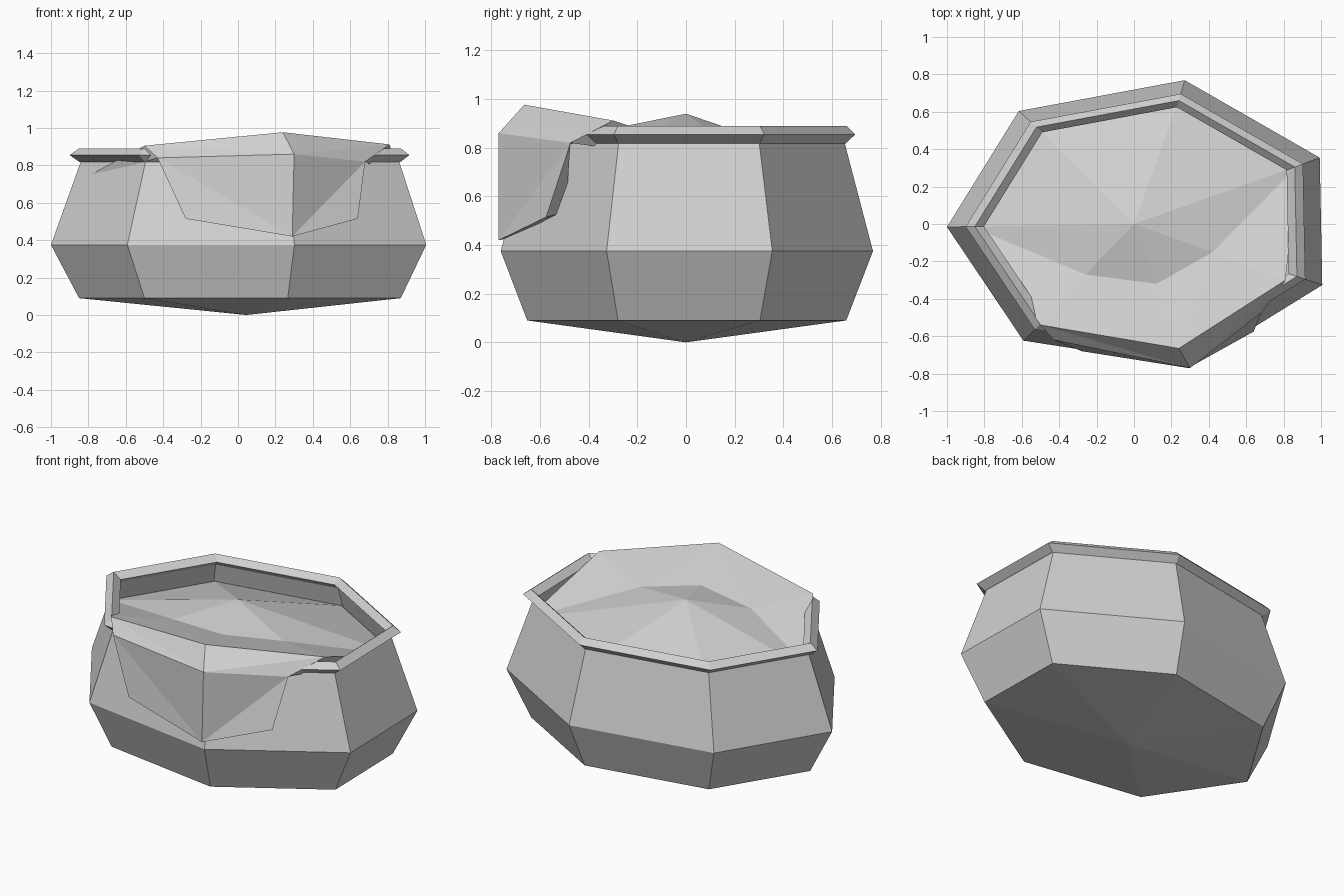
import bpy
import math

if "Cube" in bpy.data.objects:
    bpy.data.objects.remove(bpy.data.objects["Cube"], do_unlink=True)

SIDES = 7
CENTRE_X = 0.052

grey = bpy.data.materials.new("plain_grey")
grey.use_nodes = True
COLOUR = (0.64, 0.64, 0.64, 1)
grey.diffuse_color = COLOUR
shader = next(n for n in grey.node_tree.nodes if n.type == "BSDF_PRINCIPLED")
shader.inputs["Base Color"].default_value = COLOUR
shader.inputs["Roughness"].default_value = 0.9


def ring(scale, z):
    """Squashed seven-sided ring; starts at the right tip and runs round the back."""
    points = []
    for i in range(SIDES):
        a = math.pi - i * math.tau / SIDES
        x, y = 1.052 * math.cos(a), 0.785 * math.sin(a)
        points.append((CENTRE_X + scale * (x - 0.02 * y), scale * (y + 0.015 * x), z))
    return points


def bridge(a, b):
    """Quads joining two rings given by their first vertex index."""
    return [(a + i, b + i, b + (i + 1) % SIDES, a + (i + 1) % SIDES)
            for i in range(SIDES)]


def build(name, verts, faces):
    mesh = bpy.data.meshes.new(name)
    mesh.from_pydata(verts, [], faces)
    mesh.materials.append(grey)
    mesh.validate()
    obj = bpy.data.objects.new(name, mesh)
    bpy.context.collection.objects.link(obj)
    return obj


# Pot wall with a shallow pointed base
verts = ring(0.857, 0.09) + ring(1, 0.375) + ring(0.845, 0.83) + [(0.045, 0, 0)]
faces = [tuple(reversed(f)) for f in bridge(0, SIDES) + bridge(SIDES, 2 * SIDES)]
apex = len(verts) - 1
faces += [(apex, i, (i + 1) % SIDES) for i in range(SIDES)]
faces = [tuple(reversed(f)) for f in faces]
build("pot_wall", verts, faces)

# Rim with a diamond cross-section
section = [(0.855, 0.818), (0.905, 0.855), (0.858, 0.89), (0.812, 0.855)]
verts, faces = [], []
for s, z in section:
    verts += ring(s, z)
for k in range(4):
    faces += bridge(k * SIDES, (k + 1) % 4 * SIDES)
build("rim", verts, faces)

# Filling: a peaked surface that rises at the front and spills over the rim
p = {"peak": (0, 0, 0.94)}
for i, point in enumerate(ring(0.875, 0.71)[:4]):
    p["back%d" % i] = point
p.update({
    "dip0": (0.42, -0.15, 0.85), "dip1": (0.12, -0.32, 0.875), "dip2": (-0.26, -0.27, 0.85),
    "crest0": (0.81, -0.30, 0.912), "crest1": (0.24, -0.665, 0.977), "crest2": (-0.50, -0.54, 0.905),
    "lip0": (0.68, -0.475, 0.82), "lip1": (0.30, -0.77, 0.86), "lip2": (-0.43, -0.62, 0.84),
    "hem0": (0.64, -0.575, 0.515), "hem1": (0.29, -0.77, 0.42), "hem2": (-0.28, -0.68, 0.515),
})
for i in range(3):
    x, y, z = p["hem%d" % i]
    p["tuck%d" % i] = (x * 0.86, y * 0.86, z + 0.02)

names = list(p)
loop = ["back0", "back1", "back2", "back3", "dip0", "dip1", "dip2"]
panels = [("peak", loop[(i + 1) % SIDES], loop[i]) for i in range(SIDES)]
layers = ["dip", "crest", "lip", "hem", "tuck"]
for upper, lower in zip(layers, layers[1:]):
    for i in range(2):
        u0, u1 = upper + str(i), upper + str(i + 1)
        l0, l1 = lower + str(i), lower + str(i + 1)
        # Split each panel along the line that meets the middle fold
        if i == 0:
            panels += [(u0, u1, l1), (u0, l1, l0)]
        else:
            panels += [(u0, u1, l0), (u1, l1, l0)]
# Side gussets
panels += [("back3", "dip0", "crest0"), ("back3", "crest0", "lip0"),
           ("dip2", "back0", "crest2"), ("crest2", "back0", "lip2"),
           ("lip0", "hem0", "tuck0"), ("lip2", "tuck2", "hem2")]
# Wind the panels outwards
faces = [tuple(names.index(n) for n in reversed(f)) for f in panels]
filling = build("spilling_filling", list(p.values()), faces)

# Consistent outward facing on every part
import bmesh
for obj in [o for o in bpy.data.objects if o.name in ("pot_wall", "rim", "spilling_filling")]:
    bm = bmesh.new()
    bm.from_mesh(obj.data)
    bmesh.ops.recalc_face_normals(bm, faces=bm.faces)
    if obj is filling:
        bm.normal_update()
        bm.verts.ensure_lookup_table()
        if sum(f.normal.z for f in bm.verts[0].link_faces) < 0:
            bmesh.ops.reverse_faces(bm, faces=bm.faces)
    bm.to_mesh(obj.data)
    bm.free()
